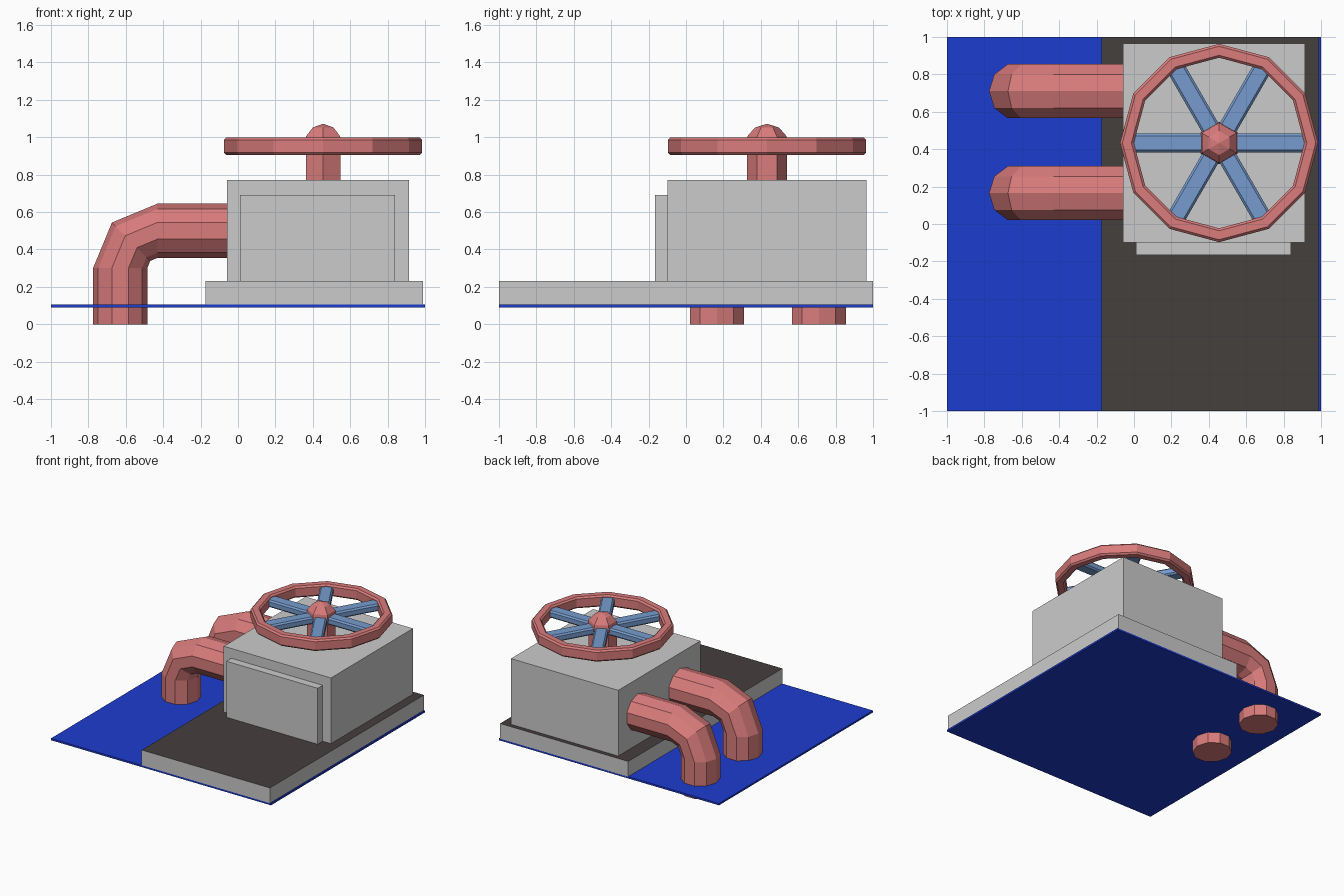
import bpy, bmesh
from math import sin, cos, pi, radians

if "Cube" in bpy.data.objects:
    bpy.data.objects.remove(bpy.data.objects["Cube"])


def material(name, rgb):
    m = bpy.data.materials.new(name)
    m.diffuse_color = (*rgb, 1)
    m.use_nodes = True
    m.node_tree.nodes["Principled BSDF"].inputs["Base Color"].default_value = m.diffuse_color
    return m


RED = material("red", (0.70, 0.20, 0.20))
BLUE = material("blue", (0.012, 0.045, 0.62))
STEEL = material("steel_blue", (0.18, 0.33, 0.62))
DARK = material("dark", (0.06, 0.05, 0.047))
GREY = material("grey", (0.8, 0.8, 0.8))


def finish(name, bm, *mats):
    bmesh.ops.recalc_face_normals(bm, faces=bm.faces)
    me = bpy.data.meshes.new(name)
    bm.to_mesh(me)
    bm.free()
    for m in mats:
        me.materials.append(m)
    ob = bpy.data.objects.new(name, me)
    bpy.context.collection.objects.link(ob)
    return ob


def box(name, lo, hi, *mats):
    bm = bmesh.new()
    bmesh.ops.create_cube(bm, size=1)
    for v in bm.verts:
        v.co = [(a + b) / 2 + c * (b - a) for a, b, c in zip(lo, hi, v.co)]
    return finish(name, bm, *mats)


def skin(name, rings, mat, closed=False):
    """Join equal rings of points; close the loop or cap both ends."""
    bm = bmesh.new()
    vs = [[bm.verts.new(p) for p in r] for r in rings]
    n = len(vs[0])
    pairs = list(zip(vs, vs[1:])) + ([(vs[-1], vs[0])] if closed else [])
    for a, b in pairs:
        for i in range(n):
            j = (i + 1) % n
            bm.faces.new((a[i], a[j], b[j], b[i]))
    if not closed:
        bm.faces.new(vs[0])
        bm.faces.new(vs[-1])
    bmesh.ops.remove_doubles(bm, verts=bm.verts, dist=1e-5)
    return finish(name, bm, mat)


def chamfered(w, h, c):
    """Eight-sided section: a rectangle w by h (half sizes) with cut corners."""
    return [(w, h - c), (w - c, h), (c - w, h), (-w, h - c),
            (-w, c - h), (c - w, -h), (w - c, -h), (w, c - h)]


# Ground sheet, plinth with dark top, housing and front panel
box("ground_sheet", (-1, -1, 0.09), (1, 1, 0.105), BLUE)
plinth = box("plinth", (-0.175, -1, 0.10), (0.99, 1, 0.23), GREY, DARK)
for p in plinth.data.polygons:
    if p.normal.z > 0.9:
        p.material_index = 1
box("housing", (-0.06, -0.10, 0.23), (0.915, 0.965, 0.77))
box("front_panel", (0.01, -0.165, 0.23), (0.84, -0.10, 0.69))

# Two bent pipes: rise, two-step elbow, run into the housing
PATH = [(-0.63, 0, 0)] + [(-0.43 - 0.2 * cos(radians(a)), 0.30 + 0.2 * sin(radians(a)), a)
                          for a in (0, 45, 90)] + [(-0.03, 0.50, 90)]
for k, y in enumerate((0.165, 0.71)):
    rings = []
    for x, z, a in PATH:
        ring = []
        for i in range(10):
            t = 2 * pi * i / 10
            r = 0.145 * cos(t)
            ring.append((x - r * cos(radians(a)), y + 0.152 * sin(t), z + r * sin(radians(a))))
        rings.append(ring)
    skin(f"pipe_{k + 1}", rings, RED)

# Handwheel rim
CX, CY, CZ = 0.455, 0.433, 0.952
rings = []
for i in range(12):
    t = 2 * pi * i / 12
    rings.append([(CX + (0.493 + u) * cos(t), CY + (0.493 + u) * sin(t), CZ + v)
                  for u, v in chamfered(0.037, 0.047, 0.013)])
skin("wheel_rim", rings, RED, closed=True)

# Six spokes
for k in range(6):
    t = k * pi / 3
    rings = [[(CX + d * cos(t) - u * sin(t), CY + d * sin(t) + u * cos(t), CZ + v)
              for u, v in chamfered(0.05, 0.03, 0.012)] for d in (0.04, 0.475)]
    skin(f"spoke_{k + 1}", rings, STEEL)

# Six-sided stem with domed hub
PROFILE = [(0.107, 0.75), (0.107, 0.93), (0.114, 0.96), (0.105, 1.005), (0.064, 1.052)]
rings = [[(CX + r * sin(i * pi / 3), CY + r * cos(i * pi / 3), z) for i in range(6)]
         for r, z in PROFILE]
hub = skin("stem_and_hub", rings, RED)
bm = bmesh.new()
bm.from_mesh(hub.data)
top = max(bm.faces, key=lambda f: f.calc_center_median().z)
tip = bmesh.ops.poke(bm, faces=[top])["verts"][0]
tip.co.z = 1.072
bm.to_mesh(hub.data)
bm.free()
